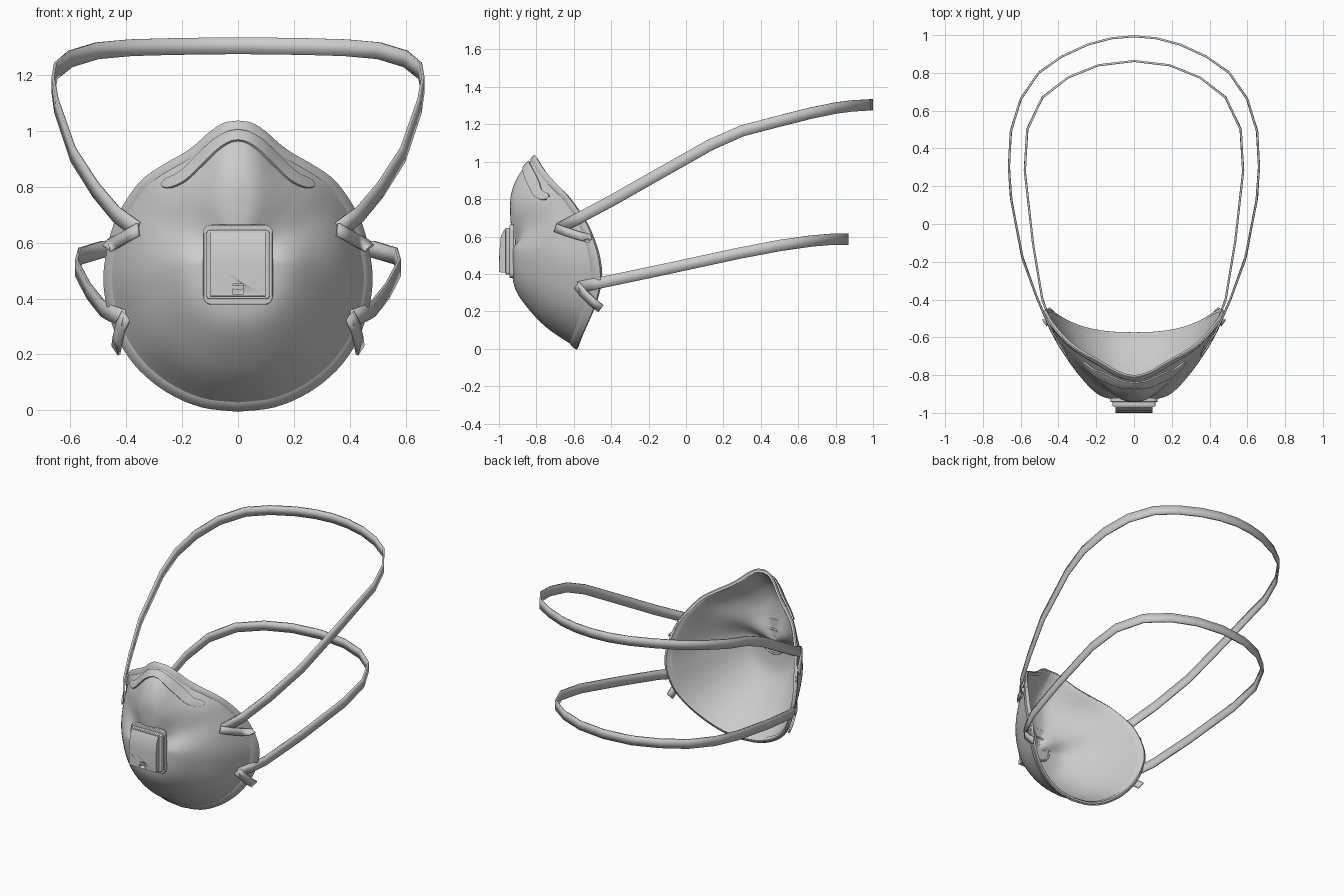
import bpy, bmesh, math
from mathutils import Vector as V
from mathutils.bvhtree import BVHTree

if "Cube" in bpy.data.objects:
    bpy.data.objects.remove(bpy.data.objects["Cube"])


def spline(pts, n):
    """Catmull-Rom resample, n steps per segment."""
    p = [V(q) for q in pts]
    p = [2 * p[0] - p[1]] + p + [2 * p[-1] - p[-2]]
    out = []
    for i in range(1, len(p) - 2):
        a, b, c, d = p[i - 1:i + 3]
        for k in range(n):
            t = k / n
            out.append(0.5 * (2 * b + (c - a) * t + (2 * a - 5 * b + 4 * c - d) * t * t
                              + (3 * b - a - 3 * c + d) * t ** 3))
    return out + [p[-2]]


def make(name, verts, faces, thick=0, offset=0, angle=35):
    me = bpy.data.meshes.new(name)
    me.from_pydata([tuple(v) for v in verts], [], faces)
    ob = bpy.data.objects.new(name, me)
    bpy.context.collection.objects.link(ob)
    if thick:
        m = ob.modifiers.new("thickness", 'SOLIDIFY')
        m.thickness, m.offset = thick, offset
    bpy.ops.object.select_all(action='DESELECT')
    ob.select_set(True)
    bpy.context.view_layer.objects.active = ob
    if angle:
        bpy.ops.object.shade_smooth_by_angle(angle=math.radians(angle))
    return ob


def grid(rows, closed=False):
    """Vertices and quads joining equal rows of points."""
    n = len(rows[0])
    faces = [(i * n + j, i * n + (j + 1) % n, (i + 1) * n + (j + 1) % n, (i + 1) * n + j)
             for i in range(len(rows) - 1) for j in range(n if closed else n - 1)]
    return [p for r in rows for p in r], faces


def mirror_path(pts):
    return list(pts) + [V((-p[0], *p[1:])) for p in reversed(pts[:-1])]


# Face rim, right half from nose to chin
half = spline([(0, -.81, 1.03), (.05, -.80, 1.022), (.1, -.78, .99), (.15, -.75, .945),
               (.2, -.72, .91), (.27, -.682, .87), (.34, -.635, .82), (.40, -.575, .74),
               (.44, -.525, .66), (.465, -.485, .56), (.475, -.462, .47), (.462, -.455, .37),
               (.42, -.48, .25), (.35, -.52, .15), (.25, -.555, .07), (.13, -.575, .018),
               (0, -.58, .002)], 4)
rim = half + [V((-p.x, p.y, p.z)) for p in reversed(half[1:-1])]
C = V((0, -.935, .52))
side_g = [v.x for v in spline([(x, 0, 0) for x in (1, .99, .93, .73, .44, 0)], 20)]
nose_g = [v.x for v in spline([(x, 0, 0) for x in (1, .99, 1.04, 1.0, .68, 0)], 20)]


def surf(r, t):
    """Point of the cup between its centre (t=0) and the rim (t=1)."""
    d = V((r.x, 0, r.z - C.z)).normalized()
    up = max(0, d.z)
    w = up ** 4
    k = round(t * 100)
    g = side_g[k] * (1 - w) + nose_g[k] * w - .6 * t * (1 - t) * (2 * d.x * up) ** 2
    return V((r.x * t, r.y + (C.y - r.y) * g, C.z + (r.z - C.z) * t))


# Mask cup
rows = [[surf(r, t / 100) for r in rim] for t in range(4, 101, 4)]
verts, faces = grid(rows, True)
faces.append(tuple(reversed(range(len(rim)))))
tree = BVHTree.FromPolygons(verts, faces)
make("mask_cup", verts, faces, .012, -1, 60)

# Raised border around the rim
band = []
for t, o in ((.95, 0), (.955, .008), (.98, .009), (1, .008), (1.0, -.014), (.975, -.014)):
    band.append([surf(r, t) + V((r.x, -.25, r.z - C.z)).normalized() * o for r in rim])
make("rim_border", *grid(band, True), angle=40)


def on_cup(x, z, off):
    hit, nor, _, _ = tree.ray_cast(V((x, -3, z)), V((0, 1, 0)))
    if hit is None:
        hit, nor, _, _ = tree.find_nearest(V((x, -.6, z)))
    if nor.y > 0:
        nor = -nor
    return hit + nor * off


# Nose clip with rounded ends, laid on the cup
path = mirror_path(spline([(.268, .803), (.2, .832), (.14, .887), (.08, .945), (.035, .974), (0, .982)], 6))
clip = []
for i, p in enumerate(path):
    a, b = path[max(i - 1, 0)], path[min(i + 1, len(path) - 1)]
    t = (b - a).normalized()
    e = min(i, len(path) - 1 - i)
    h = .018 * (.35, .75, .95, 1)[min(e, 3)]
    clip.append([on_cup(p.x + t.y * s * h, p.y - t.x * s * h, o)
                 for s, o in ((-1, -.004), (-1, .009), (0, .012), (1, .009), (1, -.004))])
make("nose_clip", *grid(clip), angle=40)


def ribbon(name, pts, width, normal=None):
    """Flat band along a path, standing upright unless a normal is given."""
    pts = [V(p) for p in pts]
    rows = []
    for i, p in enumerate(pts):
        t = (pts[min(i + 1, len(pts) - 1)] - pts[max(i - 1, 0)]).normalized()
        n = V(normal) if normal else V((t.y, -t.x, 0))
        w = t.cross(n).normalized() * width / 2
        rows.append([p - w, p + w])
    return make(name, *grid(rows), .011, 0, 20)


# Head straps
upper = [(.36, -.675, .645), (.435, -.57, .70), (.51, -.40, .79), (.59, -.18, .915), (.65, .13, 1.09),
         (.662, .3, 1.165), (.652, .49, 1.215), (.6, .66, 1.258), (.505, .8, 1.287),
         (.385, .885, 1.298), (.245, .95, 1.302), (.12, .983, 1.304), (0, .994, 1.305)]
lower = [(.405, -.575, .33), (.455, -.48, .348), (.485, -.4, .365), (.535, -.1, .428), (.578, .28, .51),
         (.565, .5, .552), (.485, .67, .576), (.35, .775, .585), (.19, .84, .586), (0, .863, .586)]
ribbon("upper_strap", mirror_path(upper), .06)
ribbon("lower_strap", mirror_path(lower), .06)

# Folded strap ends on each cheek
for s, side in ((1, "right"), (-1, "left")):
    up = [on_cup(s * x, z, .01) for x, z in ((.35, .645), (.385, .625), (.42, .605), (.45, .59))]
    up.append(V((s * .472, -.525, .583)))
    ribbon("upper_strap_end_" + side, up, .045, (s * .75, -.6, .1))
    low = [(s * .4, -.582, .34), (s * .42, -.55, .30), (s * .432, -.50, .25), (s * .437, -.455, .215)]
    ribbon("lower_strap_end_" + side, low, .048, (s * .8, -.55, -.15))


def plate(name, hx, z0, z1, y0, y1, rad, bevel=.004):
    """Rounded rectangle facing front, extruded in y."""
    ring = []
    for cx, cz, a0 in ((hx - rad, z1 - rad, 0), (rad - hx, z1 - rad, 90),
                       (rad - hx, z0 + rad, 180), (hx - rad, z0 + rad, 270)):
        for k in range(5):
            a = math.radians(a0 + k * 22.5)
            ring.append((cx + rad * math.cos(a), cz + rad * math.sin(a)))
    n = len(ring)
    vs, fs = grid([[(x, y, z) for x, z in ring] for y in (y1, y0)], True)
    ob = make(name, vs, fs + [tuple(reversed(range(n))), tuple(range(n, 2 * n))])
    if bevel:
        m = ob.modifiers.new("bevel", 'BEVEL')
        m.width, m.segments, m.limit_method = bevel, 2, 'ANGLE'
    return ob


def cut(ob, cutter):
    m = ob.modifiers.new("cut", 'BOOLEAN')
    m.operation, m.object, m.solver = 'DIFFERENCE', cutter, 'EXACT'
    cutter.hide_render = True
    cutter.hide_set(True)


# Exhalation valve: seat, frame, cover, vents
plate("valve_seat", .125, .378, .665, -.943, -.92, .03)
plate("valve_base", .113, .398, .645, -.966, -.93, .012)
prof = [(-.95, .64), (-.972, .636), (-.99, .60), (-.997, .53), (-1.0, .41), (-.95, .405)]
vs, fs = grid([[(x, y, z) for y, z in prof] for x in (-.098, .098)], True)
cover = make("valve_cover", vs, fs + [tuple(reversed(range(6))), tuple(range(6, 12))])
bm = bmesh.new()
bm.from_mesh(cover.data)
bmesh.ops.recalc_face_normals(bm, faces=bm.faces)
bm.to_mesh(cover.data)
bm.free()
for i, x in enumerate((-.072, -.025, .025, .072)):
    cut(cover, plate(f"vent_cutter_{i}", .02, .415, .452, -1.05, -.972, .004, 0))

# Curved lip above the vents
lip = [(.085 * math.sin(a), -1.0, .502 - .07 * math.cos(a)) for a in [math.radians(d) for d in range(-75, 76, 10)]]
make("valve_lip", *grid([[V(p) + V((0, y, z)) for y, z in ((.01, 0), (.001, 0), (.001, .014), (.01, .014))]
                         for p in lip]))

# Valve ring on the inside of the cup
bpy.ops.mesh.primitive_torus_add(major_radius=.08, minor_radius=.006, major_segments=40, minor_segments=8,
                                 location=(0, -.917, .52), rotation=(math.pi / 2, 0, 0))
bpy.context.object.name = "inner_valve_ring"
bpy.ops.object.shade_smooth()
